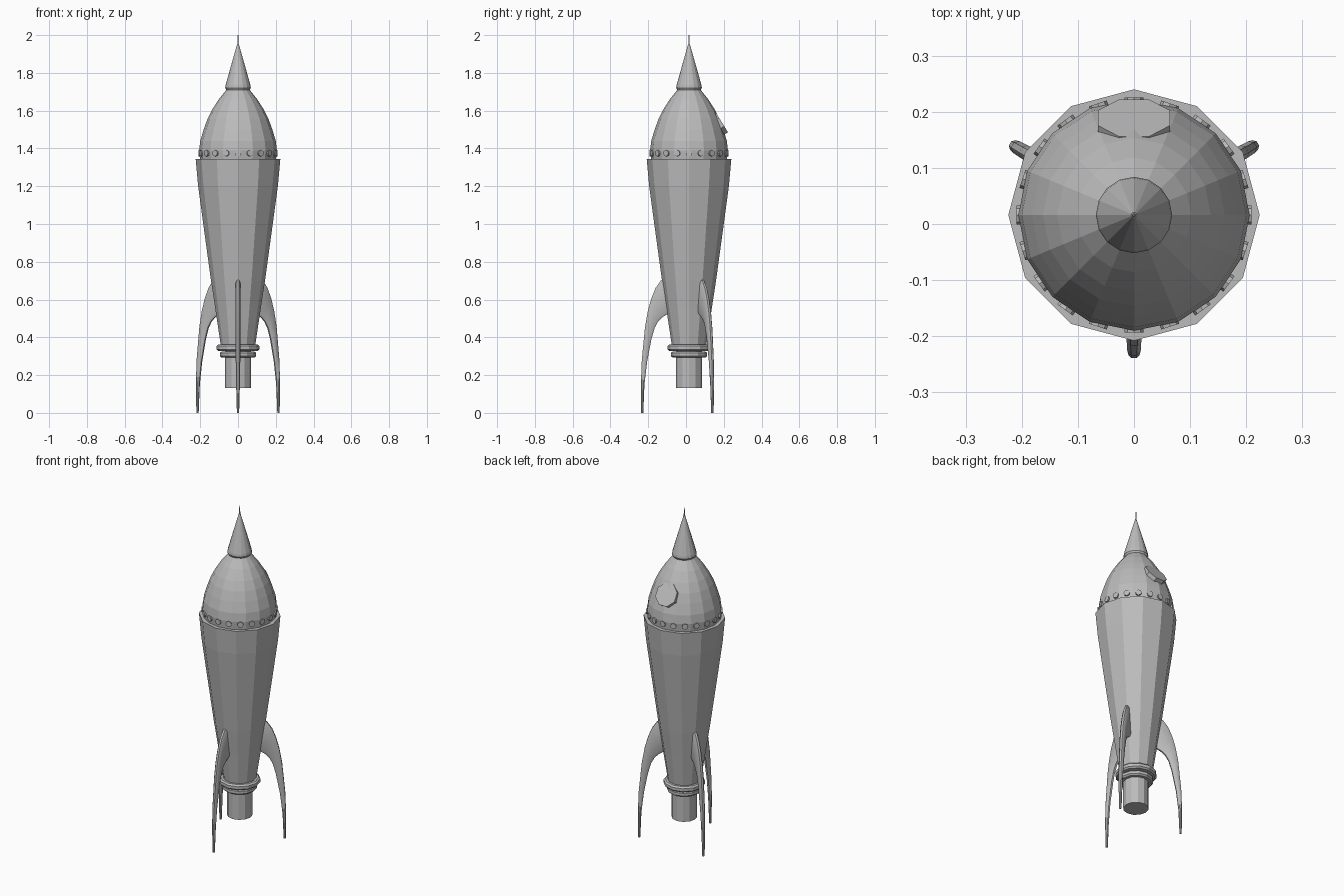
import bpy
import bmesh
from math import cos, sin, pi, radians, atan2
from mathutils import Matrix, Vector

cube = bpy.data.objects.get("Cube")
if cube:
    bpy.data.objects.remove(cube, do_unlink=True)

AXIS_Y = 0.016  # the hull axis sits slightly behind the origin

grey = bpy.data.materials.new("metal grey")
grey.use_nodes = True
colour = (0.5, 0.5, 0.5, 1)
grey.diffuse_color = colour
grey.node_tree.nodes["Principled BSDF"].inputs["Base Color"].default_value = colour


def finish(bm, name, smooth=False):
    bmesh.ops.recalc_face_normals(bm, faces=bm.faces[:])
    mesh = bpy.data.meshes.new(name)
    bm.to_mesh(mesh)
    bm.free()
    mesh.materials.append(grey)
    obj = bpy.data.objects.new(name, mesh)
    obj.location.y = AXIS_Y
    bpy.context.collection.objects.link(obj)
    if smooth:
        bpy.ops.object.select_all(action='DESELECT')
        obj.select_set(True)
        bpy.context.view_layer.objects.active = obj
        bpy.ops.object.shade_smooth_by_angle(angle=radians(40))
    return obj


def loft(bm, rings):
    """Skin a list of closed point rings and cap both ends."""
    rows = [[bm.verts.new(p) for p in ring] for ring in rings]
    n = len(rows[0])
    for a, b in zip(rows, rows[1:]):
        for i in range(n):
            j = (i + 1) % n
            bm.faces.new((a[i], a[j], b[j], b[i]))
    bm.faces.new(rows[0])
    bm.faces.new(rows[-1])


def lathe(name, profile, sides):
    bm = bmesh.new()
    loft(bm, [[(r * cos(2 * pi * i / sides), r * sin(2 * pi * i / sides), z)
               for i in range(sides)] for r, z in profile])
    return finish(bm, name)


def disc(bm, radius, depth, sides, centre, direction, spin=0):
    """Short cylinder whose outer face is at centre, facing direction."""
    d = Vector(direction).normalized()
    turn = d.to_track_quat('Z', 'Y').to_matrix().to_4x4()
    m = Matrix.Translation(Vector(centre) - d * depth / 2) @ turn @ Matrix.Rotation(spin, 4, 'Z')
    bmesh.ops.create_cone(bm, cap_ends=True, segments=sides, radius1=radius,
                          radius2=radius, depth=depth, matrix=m)


# Hull, dome and nose
lathe("hull", [(0.09, 0.35), (0.12, 0.55), (0.143, 0.7), (0.184, 1.0),
               (0.211, 1.2), (0.224, 1.343)], 12)
lathe("dome", [(0.2, 1.33), (0.206, 1.39), (0.2, 1.44), (0.182, 1.5),
               (0.162, 1.555), (0.137, 1.605), (0.102, 1.66), (0.062, 1.71)], 16)
lathe("nose_cone", [(0.06, 1.705), (0.068, 1.72), (0.066, 1.735),
                    (0.035, 1.845), (0.005, 1.95)], 16)
lathe("nose_needle", [(0.004, 1.94), (0.002, 2.0)], 8)

# Exhaust tube and its two collars
lathe("exhaust_tube", [(0.07, 0.133), (0.07, 0.37)], 12)
for name, radius, z, half in (("upper_collar", 0.114, 0.345, 0.017),
                              ("lower_collar", 0.096, 0.309, 0.016)):
    lathe(name, [(radius - 0.04, z - half), (radius - 0.009, z - half),
                 (radius, z - half / 2), (radius, z + half / 2),
                 (radius - 0.009, z + half), (radius - 0.04, z + half)], 12)

# Rivets around the dome base
bm = bmesh.new()
for k in range(20):
    a = 2 * pi * k / 20
    out = Vector((cos(a), sin(a), 0))
    disc(bm, 0.017, 0.03, 8, out * 0.209 + Vector((0, 0, 1.375)), out)
finish(bm, "rivets")

# Octagonal hatch on the back of the dome
bm = bmesh.new()
disc(bm, 0.069, 0.04, 8, (0, 0.173, 1.54), (0, 0.11, 0.067), pi / 8)
finish(bm, "hatch")

# Three curved landing fins: outer edge, inner edge, half thickness
stations = [((0.1, 0.72), (0.08, 0.55), 0.013),
            ((0.15, 0.7), (0.115, 0.522), 0.013),
            ((0.178, 0.66), (0.14, 0.507), 0.013),
            ((0.2, 0.605), (0.163, 0.485), 0.013),
            ((0.218, 0.54), (0.182, 0.45), 0.013),
            ((0.233, 0.455), (0.199, 0.39), 0.013),
            ((0.25, 0.28), (0.222, 0.27), 0.012),
            ((0.255, 0.15), (0.236, 0.15), 0.01),
            ((0.253, 0.0), (0.242, 0.0), 0.006)]
for name, angle in (("front_fin", -90), ("back_left_fin", 30), ("back_right_fin", 150)):
    bm = bmesh.new()
    rings = []
    for outer, inner, half in stations:
        o, i = Vector((outer[0], 0, outer[1])), Vector((inner[0], 0, inner[1]))
        mid, reach = (o + i) / 2, (o - i) / 2
        soft = reach * max(0.4, 1 - 0.016 / reach.length)
        side = Vector((0, half, 0))
        rings.append([mid + reach + side * 0.45, mid + soft + side,
                      mid - soft + side, mid - reach + side * 0.45,
                      mid - reach - side * 0.45, mid - soft - side,
                      mid + soft - side, mid + reach - side * 0.45])
    loft(bm, rings)
    bm.transform(Matrix.Rotation(radians(angle), 4, 'Z'))
    finish(bm, name, smooth=True)
